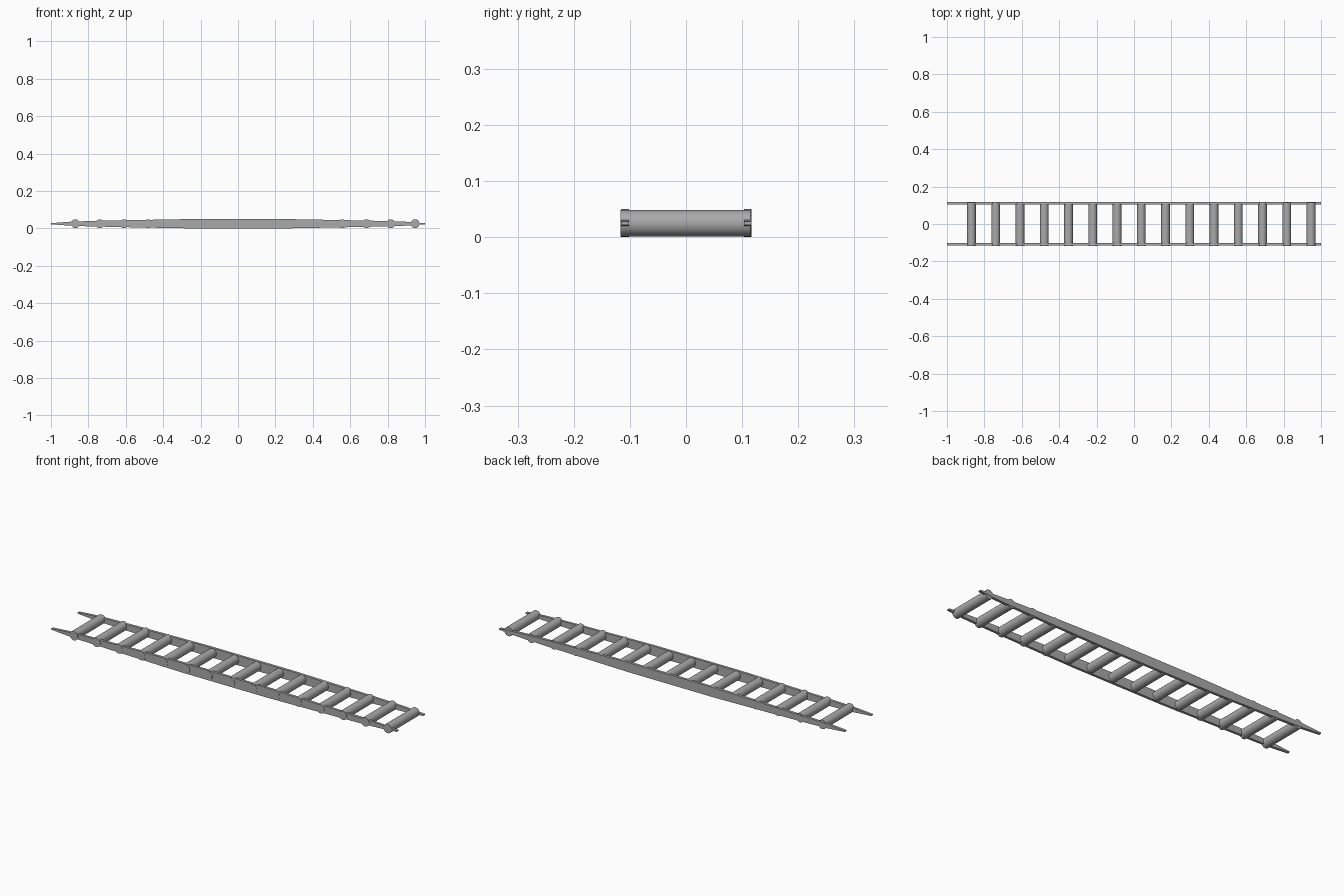
import bpy, bmesh, math
from mathutils import Matrix

if "Cube" in bpy.data.objects:
    bpy.data.objects.remove(bpy.data.objects["Cube"])

grey = bpy.data.materials.new("mid grey")
grey.diffuse_color = (0.4, 0.4, 0.4, 1)
grey.use_nodes = True
grey.node_tree.nodes["Principled BSDF"].inputs["Base Color"].default_value = grey.diffuse_color

MID = 0.025  # height of the ladder's centre line


def finish(bm, name):
    bmesh.ops.recalc_face_normals(bm, faces=bm.faces)
    mesh = bpy.data.meshes.new(name)
    bm.to_mesh(mesh)
    bm.free()
    mesh.materials.append(grey)
    obj = bpy.data.objects.new(name, mesh)
    bpy.context.collection.objects.link(obj)
    bpy.context.view_layer.objects.active = obj
    obj.select_set(True)
    bpy.ops.object.shade_smooth_by_angle(angle=math.radians(30))
    obj.select_set(False)


# Tapered side rails: (x, half height) from the middle to the tip
TAPER = [(0.25, 0.025), (0.4, 0.0222), (0.55, 0.0195), (0.7, 0.0165),
         (0.82, 0.0135), (0.9, 0.0105), (0.96, 0.006), (1.0, 0.003)]
half = [(-x, h) for x, h in reversed(TAPER)] + TAPER
outline = [(x, MID + h) for x, h in half] + [(x, MID - h) for x, h in reversed(half)]


def rail(name, y0, y1):
    bm = bmesh.new()
    face = bm.faces.new([bm.verts.new((x, y0, z)) for x, z in outline])
    ext = bmesh.ops.extrude_face_region(bm, geom=[face])
    verts = [v for v in ext["geom"] if isinstance(v, bmesh.types.BMVert)]
    bmesh.ops.translate(bm, verts=verts, vec=(0, y1 - y0, 0))
    finish(bm, name)


rail("front_rail", -0.1155, -0.102)
rail("back_rail", 0.103, 0.117)

# Fifteen round rungs, slightly proud of the front rail
for i in range(15):
    bm = bmesh.new()
    y0, y1 = -0.117, 0.115
    m = Matrix.Translation((-0.869 + i * 0.1297, (y0 + y1) / 2, MID)) @ Matrix.Rotation(math.pi / 2, 4, "X")
    bmesh.ops.create_cone(bm, cap_ends=True, segments=32, radius1=0.0235,
                          radius2=0.0235, depth=y1 - y0, matrix=m)
    finish(bm, "rung_%02d" % (i + 1))
